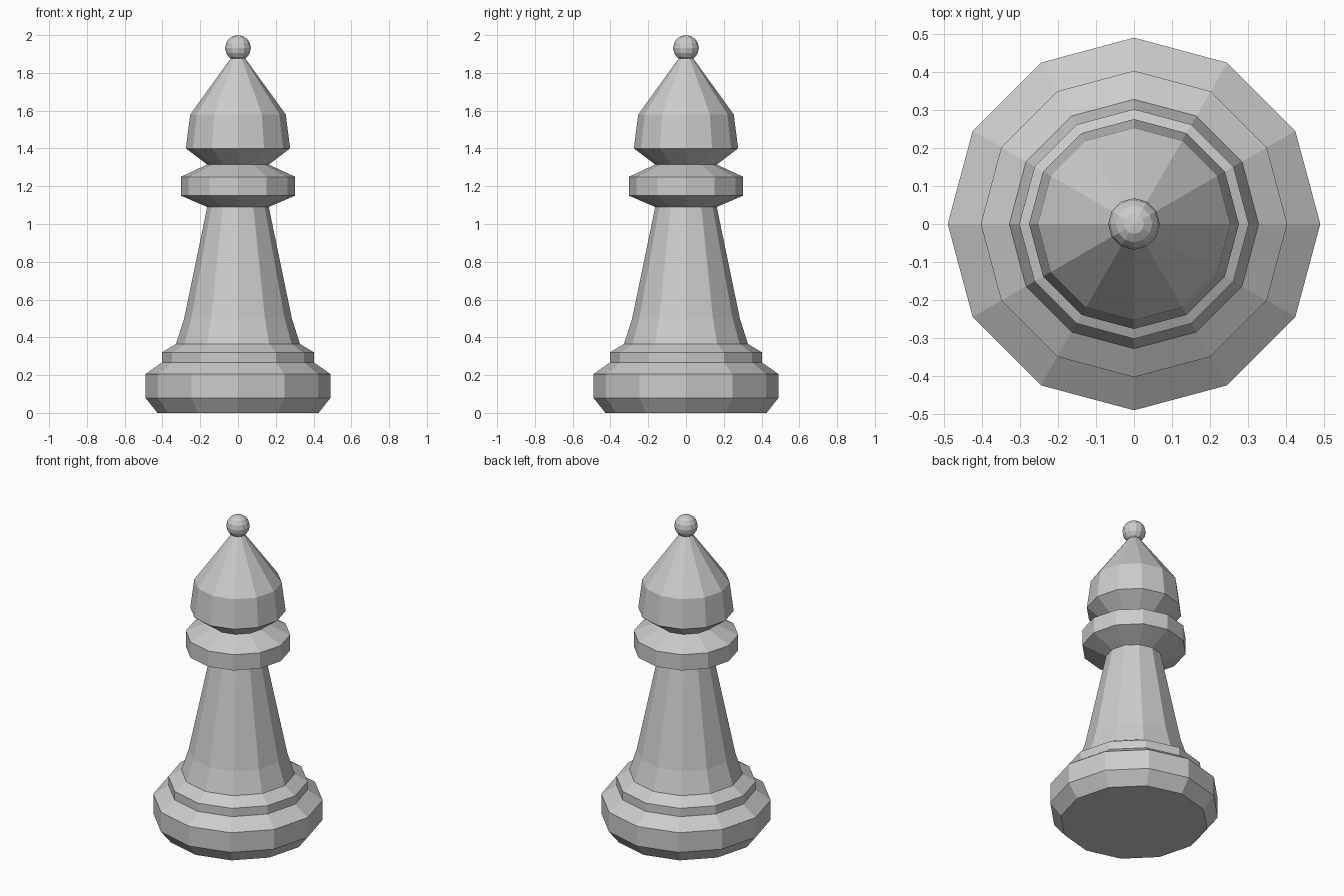
import bpy, bmesh, math
from mathutils import Matrix

if "Cube" in bpy.data.objects:
    bpy.data.objects.remove(bpy.data.objects["Cube"])

SIDES = 12


def lathe(name, profile, cap_bottom=False, cap_top=False):
    """Turn a list of (radius, height) points into a flat-faced 12-sided solid."""
    bm = bmesh.new()
    rings = []
    for r, z in profile:
        rings.append([bm.verts.new((r * math.cos(a), r * math.sin(a), z))
                      for a in (math.tau * i / SIDES for i in range(SIDES))])
    for low, high in zip(rings, rings[1:]):
        for i in range(SIDES):
            j = (i + 1) % SIDES
            bm.faces.new((low[i], low[j], high[j], high[i]))
    if cap_bottom:
        bm.faces.new(rings[0][::-1])
    if cap_top:
        bm.faces.new(rings[-1])
    return finish(name, bm)


def finish(name, bm):
    mesh = bpy.data.meshes.new(name)
    bm.to_mesh(mesh)
    bm.free()
    obj = bpy.data.objects.new(name, mesh)
    bpy.context.collection.objects.link(obj)
    return obj


# Stepped foot
lathe("base", [(0.427, 0), (0.49, 0.08), (0.49, 0.205), (0.403, 0.267),
               (0.403, 0.32), (0.328, 0.365)], cap_bottom=True)

# Tapering stem
lathe("stem", [(0.328, 0.365), (0.285, 0.50), (0.163, 1.09)])

# Collar ring
lathe("collar", [(0.163, 1.09), (0.302, 1.15), (0.302, 1.25), (0.163, 1.315)])

# Pointed head
lathe("head", [(0.163, 1.315), (0.276, 1.40), (0.253, 1.58), (0.036, 1.88)],
      cap_top=True)

# Ball on the tip
ball = bmesh.new()
bmesh.ops.create_uvsphere(ball, u_segments=SIDES, v_segments=8, radius=0.068,
                          matrix=Matrix.Translation((0, 0, 1.932)))
finish("tip_ball", ball)
